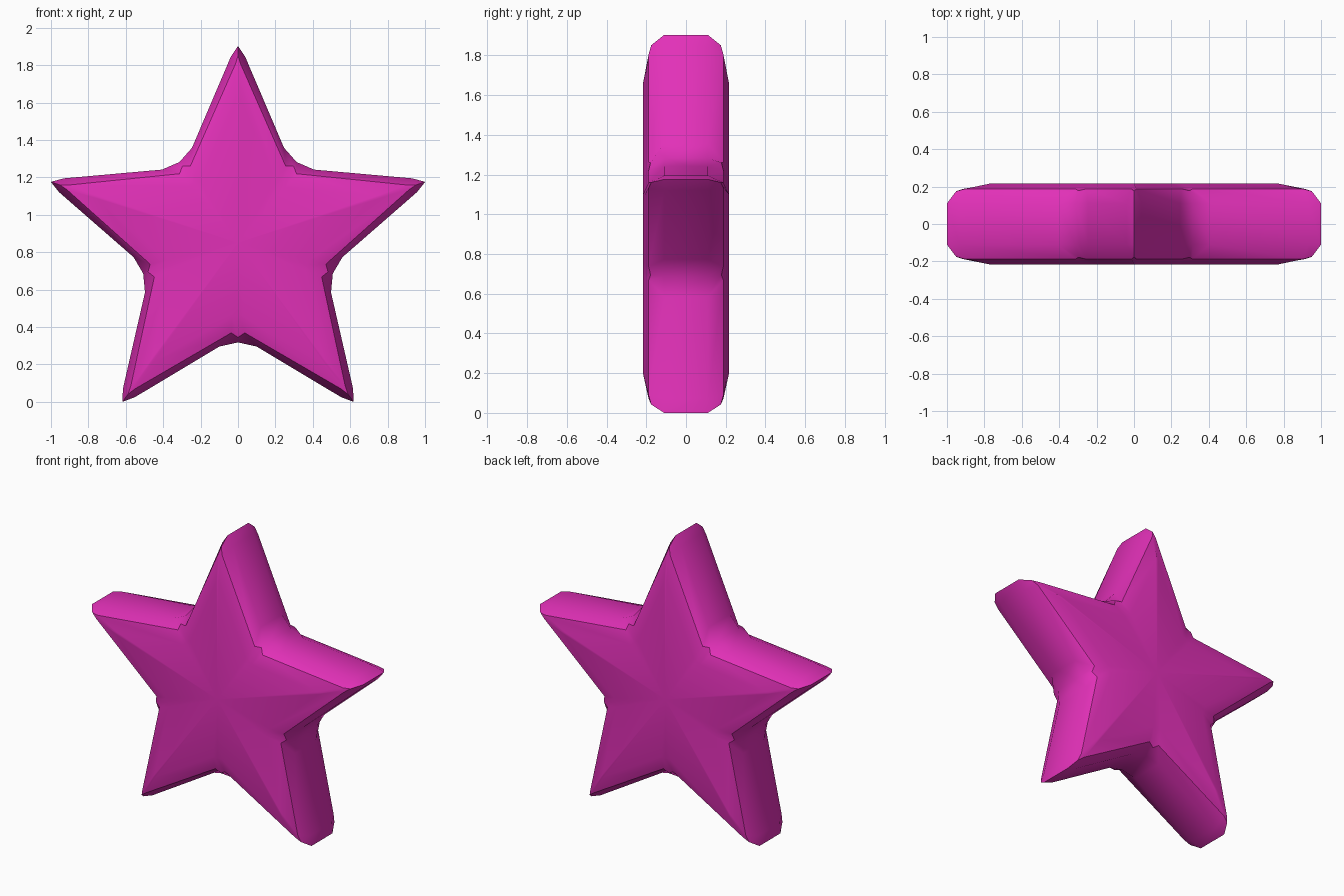
import bpy, bmesh, math

if "Cube" in bpy.data.objects:
    bpy.data.objects.remove(bpy.data.objects["Cube"])

CENTER_Z = 0.851


def star_ring(bm, y, tip, flank, shoulder, notch, y_tip=None, y_notch=None):
    """Closed star outline: flank and shoulder are (radius, sideways offset)."""
    y_tip = y if y_tip is None else y_tip
    y_notch = y if y_notch is None else y_notch
    ring = []
    for arm in range(5):
        a = math.radians(90 + 72 * arm)
        b = a + math.radians(36)
        for ang, r, side, yy in (
            (a, flank[0], -flank[1], y), (a, tip, 0, y_tip), (a, flank[0], flank[1], y),
            (b, shoulder[0], -shoulder[1], y), (b, notch, 0, y_notch),
            (b, shoulder[0], shoulder[1], y),
        ):
            x = r * math.cos(ang) - side * math.sin(ang)
            z = r * math.sin(ang) + side * math.cos(ang)
            ring.append(bm.verts.new((x, yy, CENTER_Z + z)))
    return ring


def half_rings(bm, s):
    """Wall edge, face border and raised inner star for one side (s = -1 front, 1 back)."""
    return [
        star_ring(bm, s * 0.11, 1.052, (0.993, 0.039), (0.555, 0.099), 0.533),
        star_ring(bm, s * 0.188, 1.0, (0.955, 0.014), (0.482, 0.036), 0.506,
                  s * 0.175, s * 0.178),
        star_ring(bm, s * 0.216, 0.81, (0.78, 0.008), (0.39, 0.03), 0.39),
    ]


bm = bmesh.new()
front, back = half_rings(bm, -1), half_rings(bm, 1)
rings = front[::-1] + back

# Bridge the outlines from the front inner star round to the back one
for r0, r1 in zip(rings, rings[1:]):
    n = len(r0)
    for i in range(n):
        j = (i + 1) % n
        bm.faces.new((r0[i], r0[j], r1[j], r1[i]))

# Close the front and back with fans
for ring, y in ((rings[0], -0.217), (rings[-1], 0.217)):
    hub = bm.verts.new((0, y, CENTER_Z))
    for i in range(len(ring)):
        bm.faces.new((ring[i], ring[(i + 1) % len(ring)], hub))

bmesh.ops.recalc_face_normals(bm, faces=bm.faces)
mesh = bpy.data.meshes.new("star")
bm.to_mesh(mesh)
bm.free()

star = bpy.data.objects.new("star", mesh)
bpy.context.collection.objects.link(star)
pink = bpy.data.materials.new("magenta pink")
pink.diffuse_color = (0.76, 0.03, 0.48, 1)
pink.use_nodes = True
pink.node_tree.nodes["Principled BSDF"].inputs["Base Color"].default_value = pink.diffuse_color
mesh.materials.append(pink)

bpy.context.view_layer.objects.active = star
star.select_set(True)
bpy.ops.object.shade_smooth_by_angle(angle=math.radians(38))
